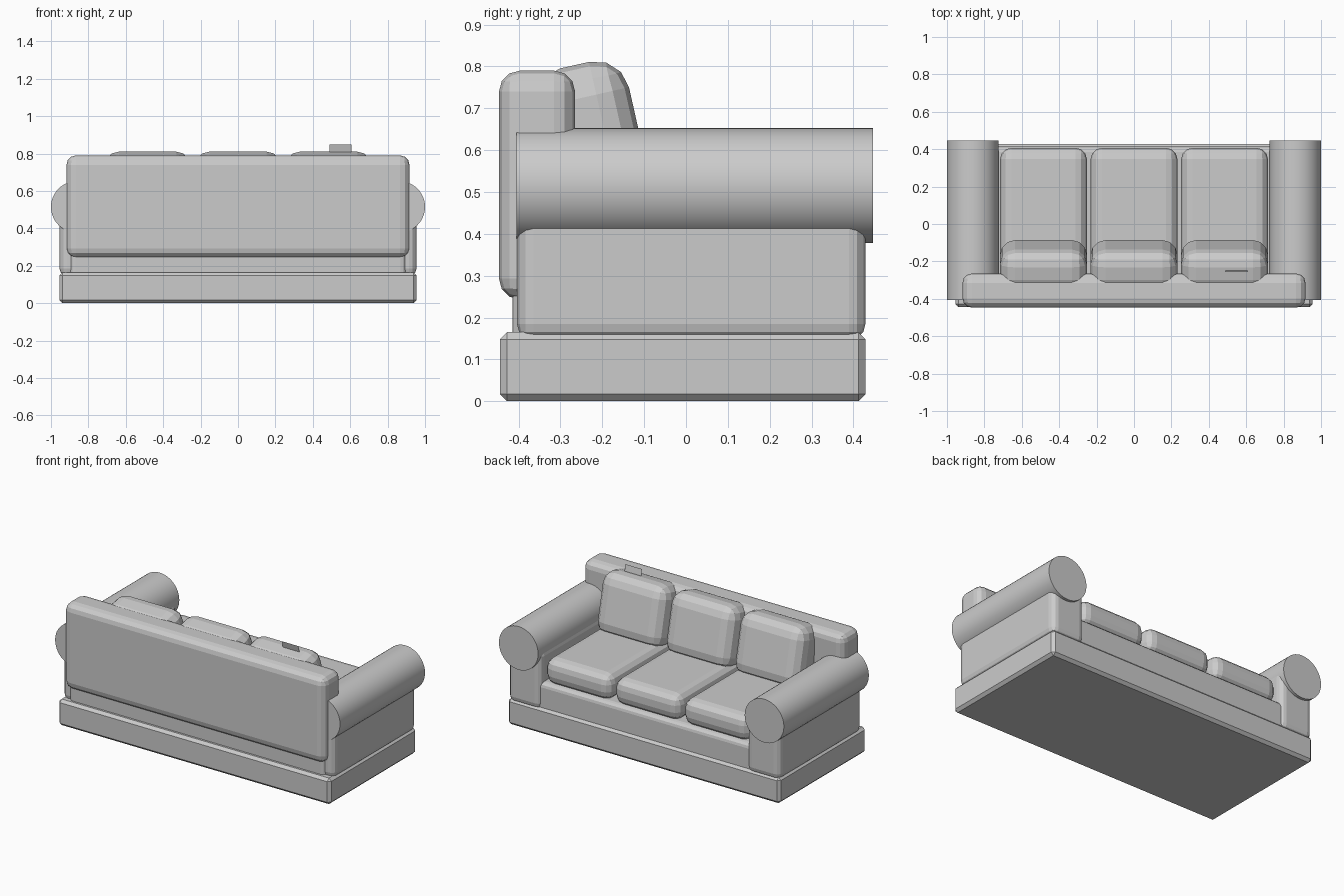
import bpy
import math

if "Cube" in bpy.data.objects:
    bpy.data.objects.remove(bpy.data.objects["Cube"], do_unlink=True)

fabric = bpy.data.materials.new("grey_fabric")
fabric.use_nodes = True
fabric.diffuse_color = (0.6, 0.6, 0.6, 1)
fabric.node_tree.nodes["Principled BSDF"].inputs["Base Color"].default_value = (0.6, 0.6, 0.6, 1)


def box(name, centre, size, bevel, segments=1, tilt=0.0):
    """Box with rounded or chamfered edges, optionally tilted about x."""
    bpy.ops.mesh.primitive_cube_add(size=1, location=centre)
    ob = bpy.context.object
    ob.name = name
    ob.scale = size
    bpy.ops.object.transform_apply(location=False, rotation=False, scale=True)
    ob.rotation_euler.x = tilt
    ob.data.materials.append(fabric)
    mod = ob.modifiers.new("rounding", 'BEVEL')
    mod.width = bevel
    mod.segments = segments
    mod.limit_method = 'ANGLE'


def span(name, x, y, z, bevel, segments=1):
    """Box given by its limits on each axis."""
    limits = (x, y, z)
    centre = [(a + b) / 2 for a, b in limits]
    size = [b - a for a, b in limits]
    box(name, centre, size, bevel, segments)


# Plinth, seat body and back rest
span("base", (-0.955, 0.955), (-0.445, 0.429), (0, 0.165), 0.017)
span("seat_body", (-0.9, 0.9), (-0.415, 0.414), (0.13, 0.32), 0.03, 3)
span("back_rest", (-0.917, 0.917), (-0.447, -0.265), (0.243, 0.79), 0.05, 3)

# Arms: upright block resting in the plinth, with a round roll on top
for side, s in (("left", 1), ("right", -1)):
    inner, outer = 0.722 * s, 0.954 * s
    span(side + "_arm", (min(inner, outer), max(inner, outer)),
         (-0.404, 0.429), (0.145, 0.52), 0.04, 3)
    bpy.ops.mesh.primitive_cylinder_add(
        vertices=48, radius=0.1375, depth=0.852,
        location=(0.8625 * s, 0.021, 0.515), rotation=(math.pi / 2, 0, 0))
    roll = bpy.context.object
    roll.name = side + "_arm_roll"
    roll.data.materials.append(fabric)
    bpy.ops.object.shade_smooth_by_angle(angle=math.radians(30))

# Seat cushions and leaning back cushions
lean = math.radians(12.7)
along, up = -0.083, 0.648
back_y = along * math.cos(lean) - up * math.sin(lean)
back_z = along * math.sin(lean) + up * math.cos(lean)
for label, x in (("left", 0.484), ("middle", 0), ("right", -0.484)):
    span(label + "_seat_cushion", (x - 0.232, x + 0.232), (-0.3, 0.407),
         (0.31, 0.475), 0.06, 3)
    box(label + "_back_cushion", (x, back_y, back_z), (0.464, 0.23, 0.388),
        0.08, 3, lean)

# Flat fabric tag on top of the left back cushion, leaning with it
bpy.ops.mesh.primitive_plane_add(size=1, location=(0.547, -0.249, 0.81),
                                 rotation=(math.pi / 2 + lean, 0, 0))
tag = bpy.context.object
tag.name = "tag"
tag.scale = (0.117, 0.077, 1)
tag.data.materials.append(fabric)
